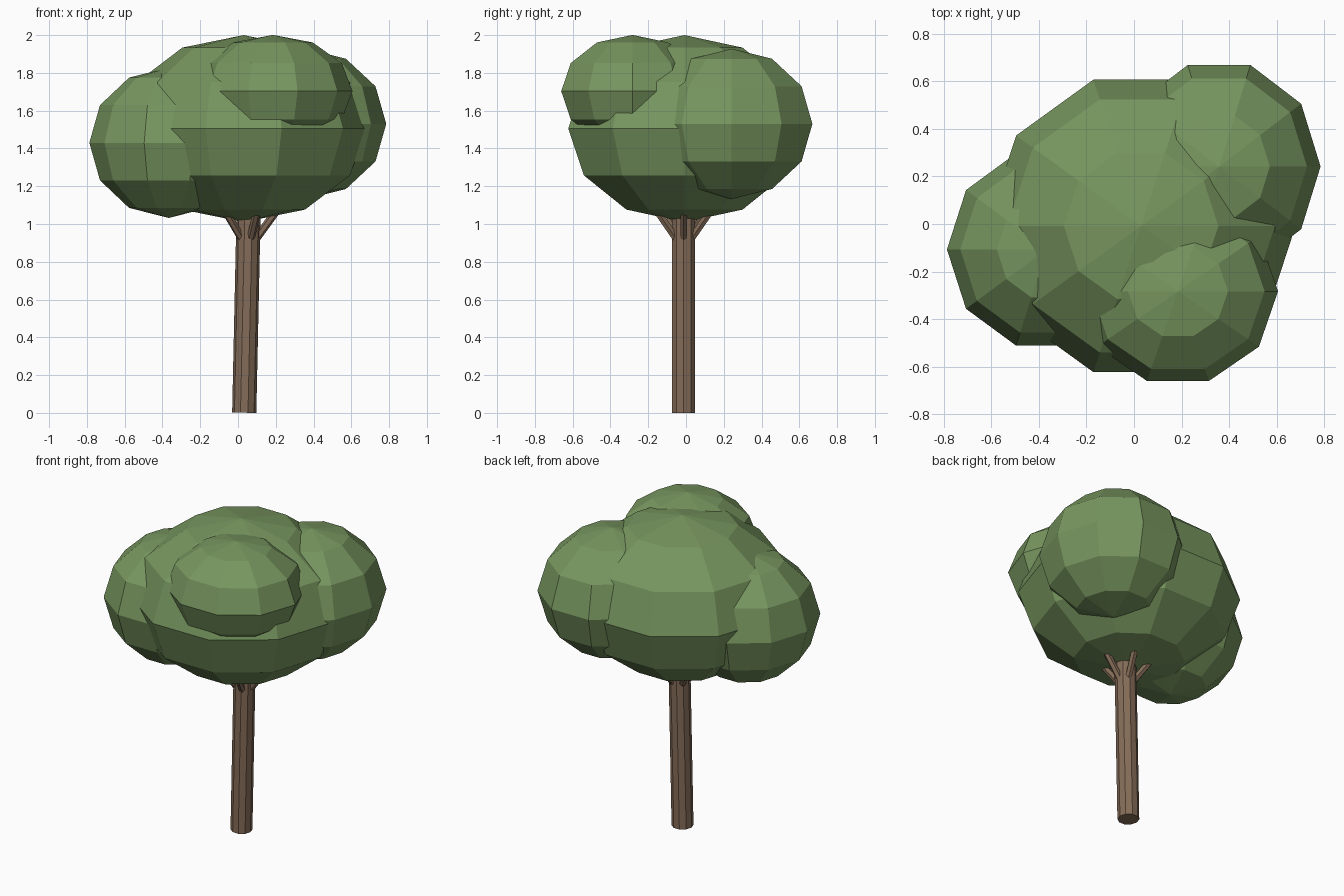
import bpy, bmesh, math
from mathutils import Vector

if "Cube" in bpy.data.objects:
    bpy.data.objects.remove(bpy.data.objects["Cube"])


def material(name, rgb):
    m = bpy.data.materials.new(name)
    m.diffuse_color = (*rgb, 1.0)
    m.use_nodes = True
    m.node_tree.nodes["Principled BSDF"].inputs["Base Color"].default_value = m.diffuse_color
    return m


LEAF = material("leaf green", (0.185, 0.305, 0.115))
BARK = material("bark brown", (0.235, 0.152, 0.098))


def finish(name, bm, mat):
    bmesh.ops.recalc_face_normals(bm, faces=bm.faces)
    me = bpy.data.meshes.new(name)
    bm.to_mesh(me)
    bm.free()
    me.materials.append(mat)
    ob = bpy.data.objects.new(name, me)
    bpy.context.collection.objects.link(ob)
    return ob


def foliage(name, centre, radii, segments=10, rings=6):
    """Flat-shaded ellipsoid with corners on the x axis."""
    bm = bmesh.new()
    c, r = Vector(centre), Vector(radii)

    def point(t, a):
        d = Vector((math.sin(t) * math.cos(a), math.sin(t) * math.sin(a), math.cos(t)))
        return bm.verts.new(c + d * r)

    top, bottom = point(0, 0), point(math.pi, 0)
    loops = [[point(math.pi * i / rings, math.tau * j / segments) for j in range(segments)]
             for i in range(1, rings)]
    for j in range(segments):
        k = (j + 1) % segments
        bm.faces.new((top, loops[0][j], loops[0][k]))
        bm.faces.new((bottom, loops[-1][k], loops[-1][j]))
        for a, b in zip(loops, loops[1:]):
            bm.faces.new((a[j], b[j], b[k], a[k]))
    return finish(name, bm, LEAF)


def rod(name, start, end, radius, sides):
    """Capped straight prism between two points."""
    bm = bmesh.new()
    start, end = Vector(start), Vector(end)
    axis = (end - start).normalized()
    u = (Vector((1, 0, 0)) - axis * axis.x).normalized()
    v = axis.cross(u)
    ends = []
    for p in (start, end):
        ends.append([bm.verts.new(p + radius * (u * math.cos(math.tau * i / sides)
                                                + v * math.sin(math.tau * i / sides)))
                     for i in range(sides)])
        bm.faces.new(ends[-1])
    for i in range(sides):
        k = (i + 1) % sides
        bm.faces.new((ends[0][i], ends[0][k], ends[1][k], ends[1][i]))
    return finish(name, bm, BARK)


# Crown: one large clump and three smaller ones
foliage("main_foliage", (0.03, -0.008, 1.505), (0.65, 0.647, 0.495))
foliage("left_foliage", (-0.367, -0.107, 1.43), (0.42, 0.425, 0.398))
foliage("back_right_foliage", (0.358, 0.242, 1.53), (0.427, 0.449, 0.398))
foliage("front_right_foliage", (0.185, -0.283, 1.703), (0.421, 0.397, 0.298))

# Trunk, leaning slightly to the right
rod("trunk", (0.033, -0.012, 0.001), (0.059, -0.012, 1.2), 0.064, 10)

# Five short branches fanning out into the crown
for n in range(5):
    a = math.tau * n / 5
    out = Vector((math.cos(a), math.sin(a), 0))
    base = Vector((0.054, -0.012, 0.905)) + out * 0.03
    rod(f"branch_{n + 1}", base, base + out * 0.2 + Vector((0, 0, 0.275)), 0.021, 6)
